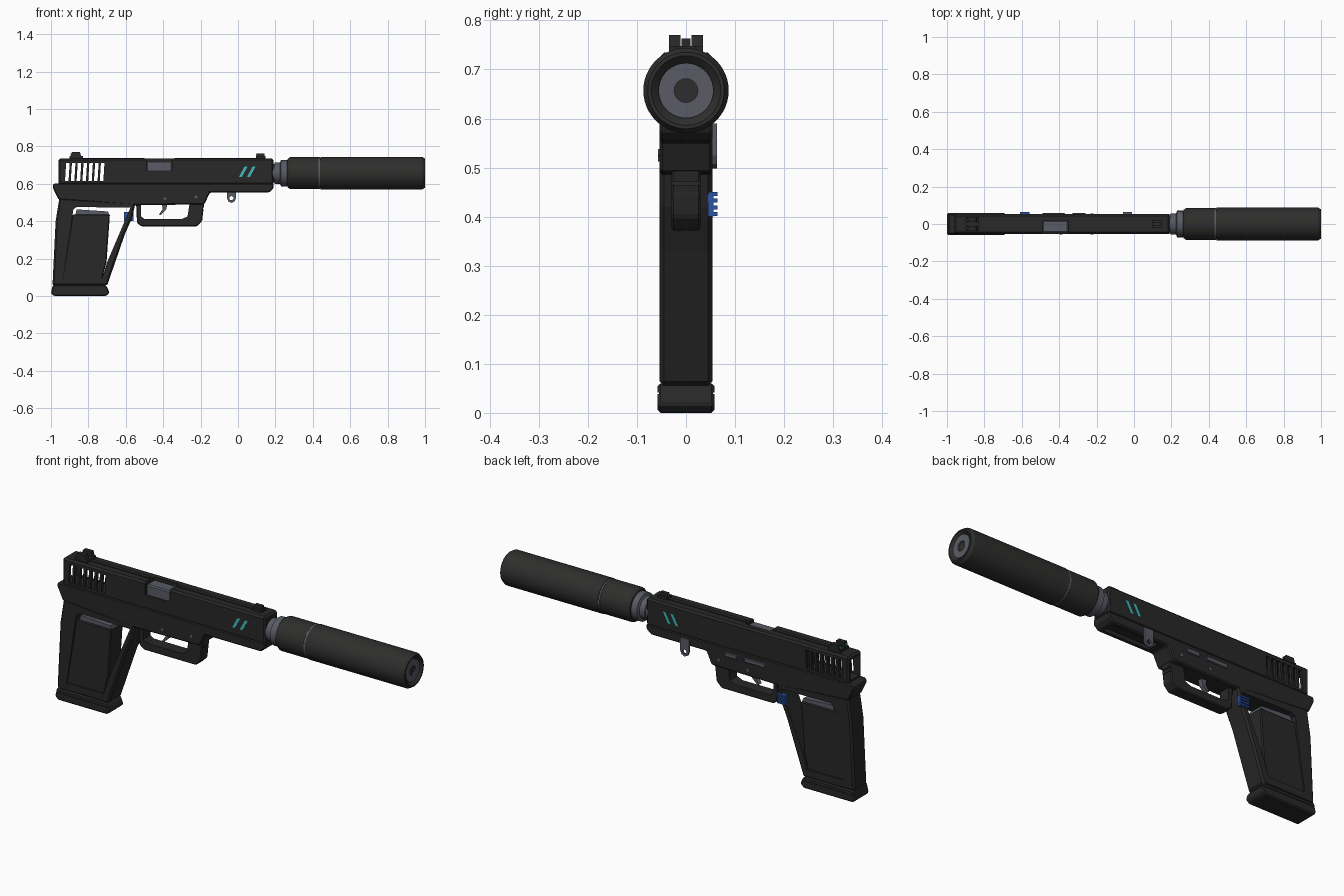
import bpy, bmesh, math

cube = bpy.data.objects.get("Cube")
if cube:
    bpy.data.objects.remove(cube, do_unlink=True)


def material(name, colour):
    m = bpy.data.materials.new(name)
    m.use_nodes = True
    m.diffuse_color = (*colour, 1)
    bsdf = next(n for n in m.node_tree.nodes if n.type == 'BSDF_PRINCIPLED')
    bsdf.inputs["Base Color"].default_value = (*colour, 1)
    return m


BLACK = material("matte black", (0.021, 0.021, 0.021))
CHARCOAL = material("charcoal", (0.027, 0.027, 0.026))
STEEL = material("grey steel", (0.1, 0.105, 0.13))
BLUE = material("blue", (0.025, 0.09, 0.36))
TEAL = material("teal", (0.05, 0.5, 0.52))


def finish(bm, name, mat):
    bmesh.ops.recalc_face_normals(bm, faces=bm.faces)
    mesh = bpy.data.meshes.new(name)
    bm.to_mesh(mesh)
    bm.free()
    if mat:
        mesh.materials.append(mat)
    ob = bpy.data.objects.new(name, mesh)
    bpy.context.collection.objects.link(ob)
    return ob


def add_prism(bm, pts, y0, y1):
    """Extrude an x-z outline from y0 to y1."""
    face = bm.faces.new([bm.verts.new((x, y0, z)) for x, z in pts])
    ext = bmesh.ops.extrude_face_region(bm, geom=[face])["geom"]
    verts = [v for v in ext if isinstance(v, bmesh.types.BMVert)]
    bmesh.ops.translate(bm, verts=verts, vec=(0, y1 - y0, 0))


def rect(x0, x1, z0, z1):
    return [(x0, z0), (x1, z0), (x1, z1), (x0, z1)]


def part(name, shapes, mat, bevel=0, cuts=()):
    """Prisms joined in one object, bevelled, then cut one cutter at a time."""
    bm = bmesh.new()
    for shape in shapes:
        add_prism(bm, *shape)
    ob = finish(bm, name, mat)
    if bevel:
        b = ob.modifiers.new("Bevel", 'BEVEL')
        b.width, b.segments, b.limit_method = bevel, 1, 'ANGLE'
    cutters = []
    for i, cut in enumerate(cuts):
        bm = bmesh.new()
        add_prism(bm, *cut)
        c = finish(bm, "cutter", None)
        c.hide_render = True
        mod = ob.modifiers.new("Cut", 'BOOLEAN')
        mod.operation, mod.solver, mod.object = 'DIFFERENCE', 'EXACT', c
        cutters.append(c)
    # Bake the modifiers so no cutters remain
    graph = bpy.context.evaluated_depsgraph_get()
    graph.update()
    ob.data = bpy.data.meshes.new_from_object(ob.evaluated_get(graph))
    ob.data.name = name
    ob.modifiers.clear()
    for c in cutters:
        bpy.data.objects.remove(c, do_unlink=True)
    return ob


AXIS_Z = 0.657


def lathe(name, profile, mat, closed=False, centre=(0, AXIS_Z)):
    """Spin an (x, radius) profile around the barrel axis."""
    bm = bmesh.new()
    vs = [bm.verts.new((x, centre[0], centre[1] + r)) for x, r in profile]
    edges = [bm.edges.new(p) for p in zip(vs, vs[1:])]
    if closed:
        edges.append(bm.edges.new((vs[-1], vs[0])))
    bmesh.ops.spin(bm, geom=vs + edges, cent=(0, *centre), axis=(1, 0, 0),
                   angle=math.tau, steps=48, use_merge=True)
    bmesh.ops.remove_doubles(bm, verts=bm.verts, dist=0.0001)
    ob = finish(bm, name, mat)
    ob.data.polygons.foreach_set("use_smooth", [True] * len(ob.data.polygons))
    ob.data.set_sharp_from_angle(angle=math.radians(30))
    return ob


def disc(x, z, r, n=16):
    return [(x + r * math.cos(i * math.tau / n), z + r * math.sin(i * math.tau / n))
            for i in range(n)]


# Slide: hollow at the back, slanted vents, ejection port
vents = []
for i in range(7):
    x = -0.925 + 0.031 * i
    vents.append(([(x, 0.615), (x + 0.019, 0.615), (x + 0.025, 0.71), (x + 0.006, 0.71)], -0.1, 0.1))
port = (rect(-0.49, -0.35, 0.67, 0.8), -0.1, 0.02)
cavity = (rect(-1.1, -0.71, 0.612, 0.716), -0.038, 0.038)
part("slide", [(rect(-0.96, 0.19, 0.595, 0.735), -0.053, 0.053)], BLACK, 0.009,
     [cavity, port] + vents)
part("chamber", [(rect(-0.489, -0.351, 0.66, 0.722), -0.047, 0.019)], STEEL, 0.006)
part("top_rib", [(rect(-0.83, -0.5, 0.73, 0.739), -0.01, 0.01),
                 (rect(-0.34, 0.14, 0.73, 0.739), -0.01, 0.01)], BLACK)

# Slanted stripes on both sides of the slide
for side, name in ((1, "left"), (-1, "right")):
    shapes = [([(x, 0.637), (x + 0.016, 0.637), (x + 0.046, 0.692), (x + 0.03, 0.692)],
               side * 0.05, side * 0.0545) for x in (0.005, 0.048)]
    part(name + "_stripes", shapes, TEAL)

# Sights with small bright dots facing the shooter
part("rear_sight", [(rect(-0.9, -0.83, 0.73, 0.748), -0.035, 0.035)]
     + [([(-0.895, 0.745), (-0.838, 0.745), (-0.845, 0.77), (-0.888, 0.77)], y, y + 0.024)
        for y in (-0.035, 0.011)], BLACK)
part("front_sight", [(rect(0.095, 0.147, 0.73, 0.748), -0.02, 0.02),
                     (rect(0.1, 0.142, 0.745, 0.763), -0.009, 0.009)], BLACK)
part("sight_dots", [(rect(-0.896, -0.885, 0.752, 0.761), y - 0.004, y + 0.004) for y in (-0.023, 0.023)]
     + [(rect(0.097, 0.101, 0.751, 0.759), -0.004, 0.004)], TEAL)

# Frame with a recess under the dust cover
part("frame", [([(-0.96, 0.515), (-0.993, 0.585), (-0.985, 0.602), (0.19, 0.602), (0.19, 0.575),
                 (0.165, 0.553), (-0.15, 0.553), (-0.18, 0.49), (-0.55, 0.485)], -0.054, 0.054)],
     BLACK, 0.006, [(rect(-0.11, 0.15, 0.5, 0.572), -0.032, 0.032)])

# Trigger guard with grooves on its front
grooves = [(rect(-0.188, -0.1, z, z + 0.008), -0.1, 0.1) for z in (0.42, 0.442, 0.464)]
part("trigger_guard", [([(-0.545, 0.5), (-0.54, 0.39), (-0.515, 0.372), (-0.22, 0.372),
                         (-0.192, 0.4), (-0.18, 0.5)], -0.03, 0.03)], BLACK, 0.005,
     [([(-0.518, 0.52), (-0.518, 0.425), (-0.5, 0.412), (-0.3, 0.412), (-0.27, 0.425),
        (-0.255, 0.52)], -0.1, 0.1)] + grooves)
part("trigger", [([(-0.41, 0.5), (-0.375, 0.5), (-0.385, 0.46), (-0.415, 0.432), (-0.422, 0.437),
                   (-0.402, 0.465)], -0.012, 0.012)], STEEL)

# Grip: open window with the magazine inside
part("grip", [([(-0.955, 0.525), (-0.975, 0.4), (-0.992, 0.055), (-0.7, 0.055), (-0.605, 0.33),
                (-0.565, 0.42), (-0.548, 0.5)], -0.054, 0.054)], BLACK, 0.009,
     [([(-0.88, 0.465), (-0.86, 0.476), (-0.575, 0.472), (-0.7, 0.18), (-0.725, 0.1),
        (-0.935, 0.1)], -0.1, 0.1)])
part("magazine", [([(-0.885, 0.437), (-0.685, 0.437), (-0.703, 0.18), (-0.726, 0.095),
                    (-0.94, 0.095)], -0.049, 0.049)], BLACK, 0.005)
part("magazine_shelf", [([(-0.872, 0.43), (-0.688, 0.43), (-0.695, 0.452), (-0.862, 0.463)],
                         -0.043, 0.043)], STEEL)
part("magazine_base", [([(-1.0, 0.015), (-0.985, 0.0), (-0.705, 0.0), (-0.687, 0.018),
                         (-0.7, 0.05), (-0.715, 0.06), (-0.99, 0.06)], -0.058, 0.058)],
     BLACK, 0.006, [(rect(-1.1, -0.6, 0.038, 0.042), s * 0.055, s * 0.1) for s in (-1, 1)])

# Controls on the left side
part("magazine_release", [(rect(-0.61, -0.56, 0.4, 0.45), 0.045, 0.056)]
     + [(rect(-0.61, -0.56, z, z + 0.008), 0.05, 0.064) for z in (0.401, 0.415, 0.429, 0.442)], BLUE)
part("slide_levers", [(rect(-0.49, -0.37, 0.557, 0.58), 0.05, 0.06),
                      (rect(-0.33, -0.26, 0.557, 0.58), 0.05, 0.06)], STEEL, 0.003)
tab = [(-0.06, 0.59), (-0.06, 0.525), (-0.052, 0.506), (-0.035, 0.498), (-0.018, 0.506),
       (-0.01, 0.525), (-0.01, 0.59)]
part("side_loop", [(tab, 0.053, 0.063)], STEEL, 0, [(disc(-0.035, 0.523, 0.011), 0, 0.1)])
part("frame_pins", [(disc(x, z, 0.008), -0.057, 0.057) for x, z in ((-0.39, 0.52), (-0.225, 0.53))], STEEL)

# Barrel, suppressor and its end ring
lathe("barrel_neck", [(0.15, 0), (0.15, 0.05), (0.195, 0.05), (0.195, 0.057), (0.225, 0.057),
                      (0.23, 0.071), (0.262, 0.071), (0.275, 0.06), (0.275, 0)], STEEL)
lathe("suppressor", [(0.265, 0), (0.265, 0.076), (0.278, 0.085), (0.43, 0.085), (0.43, 0.082),
                     (0.44, 0.082), (0.44, 0.087), (0.985, 0.087), (1.0, 0.078), (1.0, 0.071),
                     (0.985, 0.056), (0.985, 0)], CHARCOAL)
lathe("suppressor_band", [(0.431, 0.08), (0.431, 0.0855), (0.439, 0.0855), (0.439, 0.08)], STEEL, True)
lathe("muzzle_ring", [(0.98, 0.024), (0.98, 0.056), (0.992, 0.056), (0.992, 0.024)], STEEL, True)
